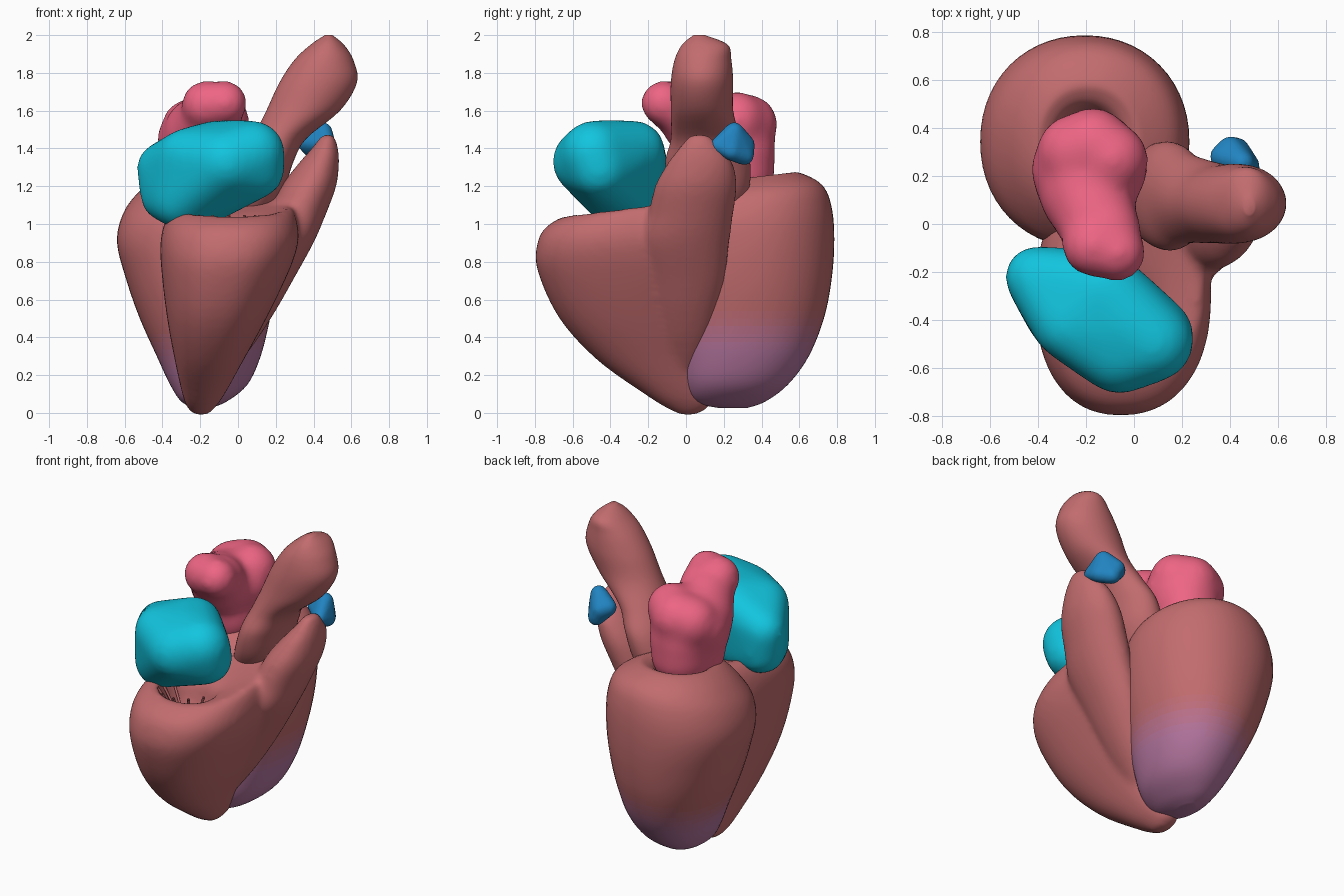
import bpy, bmesh, math
from mathutils import Vector, Matrix

if "Cube" in bpy.data.objects:
    bpy.data.objects.remove(bpy.data.objects["Cube"])


def material(name, rgb):
    m = bpy.data.materials.new(name)
    m.diffuse_color = (*rgb, 1)
    m.use_nodes = True
    m.node_tree.nodes["Principled BSDF"].inputs["Base Color"].default_value = m.diffuse_color
    return m


MUSCLE_RGB, SCAR_RGB = (.54, .15, .155), (.46, .18, .35)
muscle = material("muscle", MUSCLE_RGB)


def finish(name, bm, mats, voxel=0, smooth=0):
    bmesh.ops.recalc_face_normals(bm, faces=bm.faces)
    for f in bm.faces:
        f.smooth = True
    me = bpy.data.meshes.new(name)
    bm.to_mesh(me)
    bm.free()
    ob = bpy.data.objects.new(name, me)
    bpy.context.collection.objects.link(ob)
    for m in mats:
        me.materials.append(m)
    if voxel:
        r = ob.modifiers.new("fuse", 'REMESH')
        r.mode, r.voxel_size, r.use_smooth_shade = 'VOXEL', voxel, True
    if smooth:
        s = ob.modifiers.new("soften", 'SMOOTH')
        s.factor, s.iterations = .5, smooth
    return ob


def spline(rows, steps):
    """Catmull-Rom interpolation of number tuples."""
    out, n = [], len(rows)
    for i in range(n - 1):
        p = [rows[max(0, min(n - 1, i + k))] for k in (-1, 0, 1, 2)]
        for s in range(steps):
            t = s / steps
            out.append([.5 * (2 * b + (c - a) * t + (2 * a - 5 * b + 4 * c - d) * t * t
                              + (3 * b - a - 3 * c + d) * t ** 3) for a, b, c, d in zip(*p)])
    return out + [list(rows[-1])]


def loft(bm, rows, power=2.0, tilt=0, pivot=0, steps=5, seg=56):
    """Skin level sections given as (z, x0, x1, y0, y1); tilt raises the back of the top."""
    rings = []
    for z, x0, x1, y0, y1 in spline(rows, steps):
        ring = []
        for i in range(seg):
            a = math.tau * i / seg
            c, s = math.cos(a), math.sin(a)
            x = (x0 + x1) / 2 + (x1 - x0) / 2 * math.copysign(abs(c) ** (2 / power), c)
            y = (y0 + y1) / 2 + (y1 - y0) / 2 * math.copysign(abs(s) ** (2 / power), s)
            lift = tilt * (y - pivot) * max(0, min(1, (z - .8) / .3))
            ring.append(bm.verts.new((x, y, z + lift)))
        rings.append(ring)
    for a, b in zip(rings, rings[1:]):
        for i in range(seg):
            j = (i + 1) % seg
            bm.faces.new((a[i], a[j], b[j], b[i]))
    bm.faces.new(rings[0][::-1])
    bm.faces.new(rings[-1])


def blob(name, balls, mat, voxel, smooth, hull=False):
    """Fused (or hulled) spheres given as (x, y, z, radius)."""
    bm = bmesh.new()
    for x, y, z, r in balls:
        bmesh.ops.create_icosphere(bm, subdivisions=3, radius=r,
                                   matrix=Matrix.Translation((x, y, z)))
    if hull:
        res = bmesh.ops.convex_hull(bm, input=bm.verts)
        junk = {v for v in res["geom_interior"] if isinstance(v, bmesh.types.BMVert)}
        bmesh.ops.delete(bm, geom=list(junk), context='VERTS')
    return finish(name, bm, [mat], voxel, smooth)


# left ventricle: thick-walled cup, tinted in steps toward the scarred tip
bm = bmesh.new()
loft(bm, [(.025, -.23, -.15, .18, .32), (.06, -.30, -.06, .03, .42), (.15, -.36, .05, -.02, .54),
          (.30, -.43, .12, -.05, .65), (.50, -.52, .17, -.08, .73), (.70, -.59, .21, -.10, .77),
          (.90, -.64, .23, -.10, .785), (1.05, -.61, .22, -.09, .77), (1.16, -.53, .17, -.03, .72),
          (1.23, -.44, .06, .05, .62), (1.24, -.38, .0, .12, .55), (1.17, -.33, -.06, .15, .48),
          (.9, -.30, -.1, .2, .4)], power=2.1, tilt=.12, pivot=.33)
STEPS = 8
tints = [muscle] + [material(f"scar_{k}", [a + (b - a) * k / STEPS for a, b in zip(MUSCLE_RGB, SCAR_RGB)])
                    for k in range(1, STEPS + 1)]
for f in bm.faces:
    c = f.calc_center_median()
    w = max(0, min(1, (.58 - c.z + .25 * min(0, c.x)) / .3))
    f.material_index = round(w * w * (3 - 2 * w) * STEPS)
finish("left_ventricle", bm, tints)

# right ventricle: chamber with a small mouth, fused with its outflow spout
bm = bmesh.new()
loft(bm, [(-.01, -.23, -.16, -.03, .05), (.03, -.27, -.12, -.11, .12), (.10, -.295, -.07, -.22, .13),
          (.28, -.335, .03, -.47, .12), (.50, -.375, .15, -.67, .14), (.75, -.405, .27, -.785, .18),
          (.90, -.41, .32, -.79, .20), (1.0, -.38, .31, -.75, .20), (1.055, -.32, .28, -.66, .17),
          (1.05, -.28, .22, -.61, .06), (1.0, -.24, .10, -.57, -.22), (.88, -.20, .05, -.54, -.28),
          (.80, -.14, .0, -.48, -.32)], power=2.3, tilt=.15, pivot=-.5)
loft(bm, [(.25, -.12, .0, -.1, .08), (.40, -.05, .11, -.14, .13), (.55, .0, .205, -.17, .17),
          (.70, .05, .29, -.20, .205), (.90, .10, .40, -.24, .23), (1.05, .16, .465, -.20, .25),
          (1.20, .23, .52, -.165, .27), (1.32, .32, .535, -.10, .25), (1.40, .39, .53, -.04, .19),
          (1.475, .445, .51, .02, .12)])
finish("right_ventricle", bm, [muscle], .018, 12)

# aorta
bm = bmesh.new()
loft(bm, [(1.02, -.10, .16, .0, .28), (1.16, -.05, .24, -.08, .33), (1.32, .01, .29, -.11, .34),
          (1.45, .075, .36, -.08, .29), (1.60, .15, .54, -.08, .25), (1.75, .22, .63, -.08, .25),
          (1.87, .30, .61, -.06, .24), (1.95, .385, .56, -.02, .22), (2.0, .46, .50, .04, .10)])
finish("aorta", bm, [muscle])

# right atrium
blob("right_atrium", [(-.41, -.22, 1.3, .13), (-.38, -.24, 1.15, .14), (-.3, -.36, 1.13, .16),
                      (-.27, -.42, 1.36, .15), (-.12, -.27, 1.39, .16), (.08, -.49, 1.38, .17),
                      (-.06, -.53, 1.33, .18), (.09, -.46, 1.29, .16), (-.2, -.28, 1.13, .15),
                      (0, -.42, 1.39, .165)],
     material("cyan", (.006, .56, .74)), .02, 30, hull=True)

# left atrium: overlapping hulls give a lobed but soft sac
blob("left_atrium", [(-.17, -.09, 1.63, .135), (-.07, -.12, 1.64, .125), (-.11, -.02, 1.59, .145),
                     (-.17, .05, 1.53, .18), (-.2, .13, 1.48, .2), (-.22, .2, 1.42, .205),
                     (-.09, .27, 1.55, .155), (-.1, .22, 1.48, .16), (-.17, .33, 1.53, .16),
                     (-.25, .3, 1.51, .16), (-.29, .23, 1.45, .145), (-.17, .28, 1.38, .2),
                     (-.17, .29, 1.27, .185), (-.2, .2, 1.27, .19)],
     material("pink", (.85, .13, .23)), .02, 40)

# pulmonary vessel stub
blob("pulmonary_vessel", [(.475, .165, 1.415, .04), (.45, .255, 1.49, .05), (.40, .31, 1.42, .055),
                          (.43, .31, 1.36, .05), (.475, .24, 1.385, .05), (.37, .28, 1.43, .055)],
     material("blue", (.015, .23, .53)), .012, 8, hull=True)

# valve tendons inside the right chamber mouth
cu = bpy.data.curves.new("valve_tendons", 'CURVE')
cu.dimensions, cu.bevel_depth, cu.bevel_resolution = '3D', .008, 1
for k in range(7):
    a = math.tau * (.45 + .08 * k)
    s = cu.splines.new('POLY')
    s.points.add(1)
    s.points[0].co = (-.07 + .18 * math.cos(a), -.4 + .2 * math.sin(a), 1.045, 1)
    s.points[1].co = (-.07 + .05 * math.cos(a), -.4 + .06 * math.sin(a), .8, 1)
cu.materials.append(muscle)
bpy.context.collection.objects.link(bpy.data.objects.new("valve_tendons", cu))
